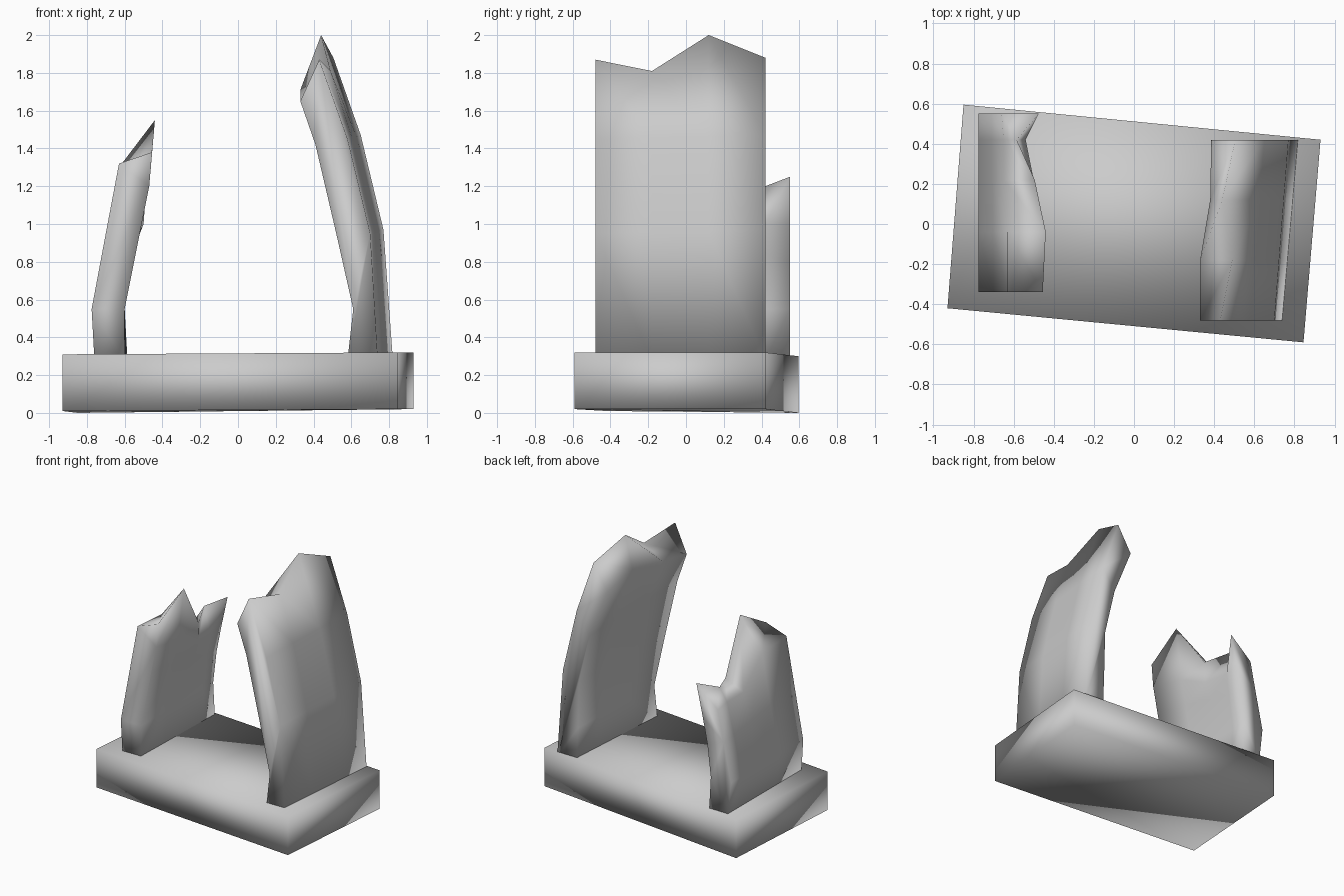
import bpy, bmesh

cube = bpy.data.objects.get("Cube")
if cube:
    bpy.data.objects.remove(cube, do_unlink=True)

stone = bpy.data.materials.new("grey_stone")
stone.use_nodes = True
grey = (0.6, 0.6, 0.6, 1)
stone.diffuse_color = grey
stone.node_tree.nodes["Principled BSDF"].inputs["Base Color"].default_value = grey


def loft(name, rings):
    """Skin equal-length rings of points and cap both ends."""
    bm = bmesh.new()
    rows = [[bm.verts.new(p) for p in ring] for ring in rings]
    n = len(rows[0])
    for a, b in zip(rows, rows[1:]):
        for i in range(n):
            j = (i + 1) % n
            bm.faces.new((a[i], a[j], b[j], b[i]))
    bm.faces.new(rows[0][::-1])
    bm.faces.new(rows[-1])
    bmesh.ops.recalc_face_normals(bm, faces=bm.faces)
    mesh = bpy.data.meshes.new(name)
    bm.to_mesh(mesh)
    bm.free()
    mesh.materials.append(stone)
    mesh.polygons.foreach_set("use_smooth", [True] * len(mesh.polygons))
    obj = bpy.data.objects.new(name, mesh)
    bpy.context.collection.objects.link(obj)
    return obj


def wall(name, front, back, y0, y1, changes):
    """Blend the front profile into the back one; changes reshapes the broken top."""
    rings = []
    for y in sorted([y0, y1, *changes]):
        t = (y - y0) / (y1 - y0)
        ring = [(a[0] + (b[0] - a[0]) * t, y, a[1] + (b[1] - a[1]) * t)
                for a, b in zip(front, back)]
        for i, (x, z) in changes.get(y, {}).items():
            ring[i] = (x, y, z)
        rings.append(ring)
    return loft(name, rings)


# Slightly skewed slab
corners = [(-.93, -.42, .01), (.845, -.59, .02), (.93, .42, .02), (-.85, .595, 0)]
loft("base_slab", [corners, [(x, y, z + .3) for x, y, z in corners]])

# Tall wall: profiles run up the inner side, over the ridge, down the outer side
wall("tall_wall",
     [(.58, .28), (.61, .55), (.52, .95), (.41, 1.42), (.33, 1.65),
      (.43, 1.87), (.58, 1.45), (.70, .95), (.74, .28)],
     [(.65, .28), (.64, .55), (.63, .92), (.54, 1.3), (.385, 1.68),
      (.505, 1.88), (.65, 1.47), (.77, .97), (.82, .28)],
     -.48, .42,
     {-.18: {4: (.33, 1.71), 5: (.49, 1.81)},
      .12: {4: (.38, 1.75), 5: (.44, 2.0)}})

# Short wall: the ridge is on the inner side, with a notch towards the back
wall("short_wall",
     [(-.6, .28), (-.6, .55), (-.51, 1.0), (-.47, 1.2), (-.455, 1.38),
      (-.63, 1.32), (-.7, .95), (-.775, .55), (-.76, .28)],
     [(-.585, .28), (-.6, .55), (-.57, .8), (-.53, 1.0), (-.475, 1.25),
      (-.66, 1.09), (-.71, .85), (-.775, .55), (-.745, .28)],
     -.34, .55,
     {-.04: {4: (-.44, 1.55), 5: (-.63, 1.3)},
      .22: {3: (-.5, 1.0), 4: (-.495, 1.17), 5: (-.65, 1.1)},
      .42: {3: (-.54, 1.0), 4: (-.585, 1.2), 5: (-.65, 1.1)}})
